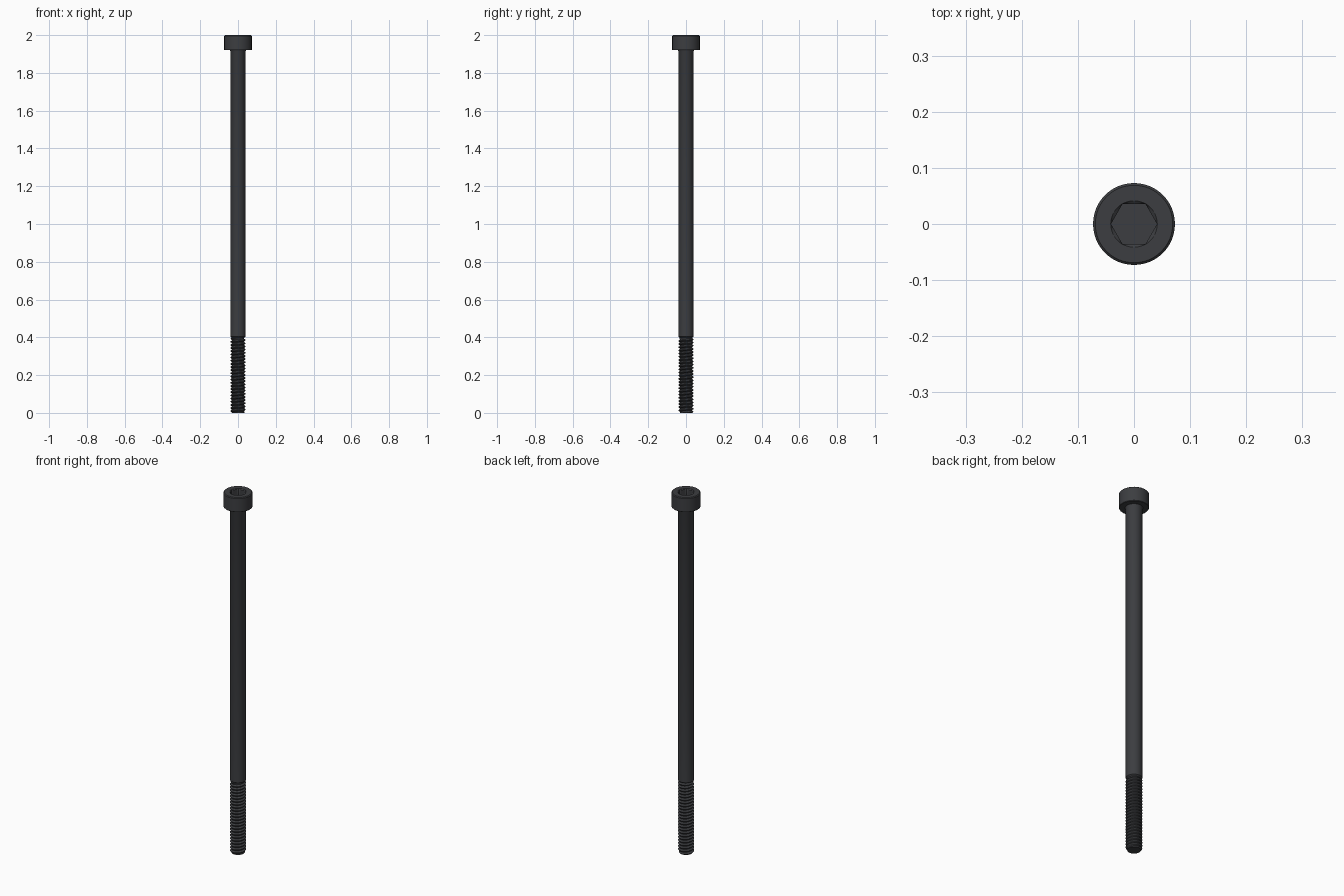
import bpy, bmesh, math

if "Cube" in bpy.data.objects:
    bpy.data.objects.remove(bpy.data.objects["Cube"])

N = 48
SHANK_R, ROOT_R, HEAD_R = 0.0405, 0.033, 0.073
THREAD_TOP, PITCH = 0.40, 0.0167

steel = bpy.data.materials.new("black_steel")
steel.diffuse_color = (0.045, 0.047, 0.052, 1)
steel.use_nodes = True
steel.node_tree.nodes["Principled BSDF"].inputs["Base Color"].default_value = steel.diffuse_color


def finish(name, bm, angle=30):
    bmesh.ops.remove_doubles(bm, verts=bm.verts, dist=1e-6)
    bmesh.ops.recalc_face_normals(bm, faces=bm.faces)
    mesh = bpy.data.meshes.new(name)
    bm.to_mesh(mesh)
    bm.free()
    obj = bpy.data.objects.new(name, mesh)
    bpy.context.collection.objects.link(obj)
    mesh.materials.append(steel)
    bpy.ops.object.select_all(action='DESELECT')
    obj.select_set(True)
    bpy.context.view_layer.objects.active = obj
    bpy.ops.object.shade_smooth_by_angle(angle=math.radians(angle))
    return obj


def hex_radius(a, corner):
    # distance to a hexagon outline with corners on the x axis
    local = a % (math.pi / 3) - math.pi / 6
    return corner * math.cos(math.pi / 6) / math.cos(local)


def lathe(name, rings):
    """Skin rings of (radius, z, is_hexagon)."""
    bm = bmesh.new()
    loops = []
    for r, z, is_hex in rings:
        loop = []
        for i in range(N):
            a = math.tau * i / N
            d = hex_radius(a, r) if is_hex else r
            loop.append(bm.verts.new((d * math.cos(a), d * math.sin(a), z)))
        loops.append(loop)
    for lo, hi in zip(loops, loops[1:]):
        for i in range(N):
            j = (i + 1) % N
            bm.faces.new((lo[i], lo[j], hi[j], hi[i]))
    bm.faces.new(loops[-1])
    bm.faces.new(loops[0])
    return finish(name, bm)


# Cap head with chamfered rim and countersunk hexagon socket
lathe("socket_head", [
    (SHANK_R, 1.92, False), (HEAD_R - 0.002, 1.92, False), (HEAD_R, 1.922, False),
    (HEAD_R, 1.996, False), (HEAD_R - 0.004, 2.0, False),
    (0.0415, 2.0, False), (0.041, 1.996, True), (0.041, 1.95, True)])

# Plain shank with a small fillet below the head
lathe("shank", [
    (ROOT_R, THREAD_TOP - 0.002, False), (SHANK_R, THREAD_TOP + 0.004, False),
    (SHANK_R, 1.914, False), (SHANK_R + 0.003, 1.92, False)])

# Helical thread: a crest and root profile wound around the axis
profile = [(0.0, ROOT_R), (0.12, ROOT_R), (0.5, SHANK_R), (0.62, SHANK_R)]
turns = int(THREAD_TOP / PITCH) + 3
bm = bmesh.new()
rows = []
for i in range(N + 1):
    a = math.tau * i / N
    row = []
    for t in range(-1, turns):
        for f, r in profile:
            z = (t + f + i / N - 0.5) * PITCH
            z = max(0.0, min(THREAD_TOP, z))
            r = min(r, ROOT_R + 0.9 * z, ROOT_R + 0.9 * (THREAD_TOP - z))
            row.append(bm.verts.new((r * math.cos(a), r * math.sin(a), z)))
    rows.append(row)
for left, right in zip(rows, rows[1:]):
    for k in range(len(left) - 1):
        quad = (left[k], right[k], right[k + 1], left[k + 1])
        if max(v.co.z for v in quad) - min(v.co.z for v in quad) > 1e-7:
            bm.faces.new(quad)
# Flat tip
tip = [bm.verts.new((ROOT_R * math.cos(math.tau * i / N),
                     ROOT_R * math.sin(math.tau * i / N), 0)) for i in range(N)]
bm.faces.new(tip)
bmesh.ops.remove_doubles(bm, verts=bm.verts, dist=1e-6)
bmesh.ops.delete(bm, geom=[v for v in bm.verts if not v.link_faces], context='VERTS')
finish("thread", bm)
